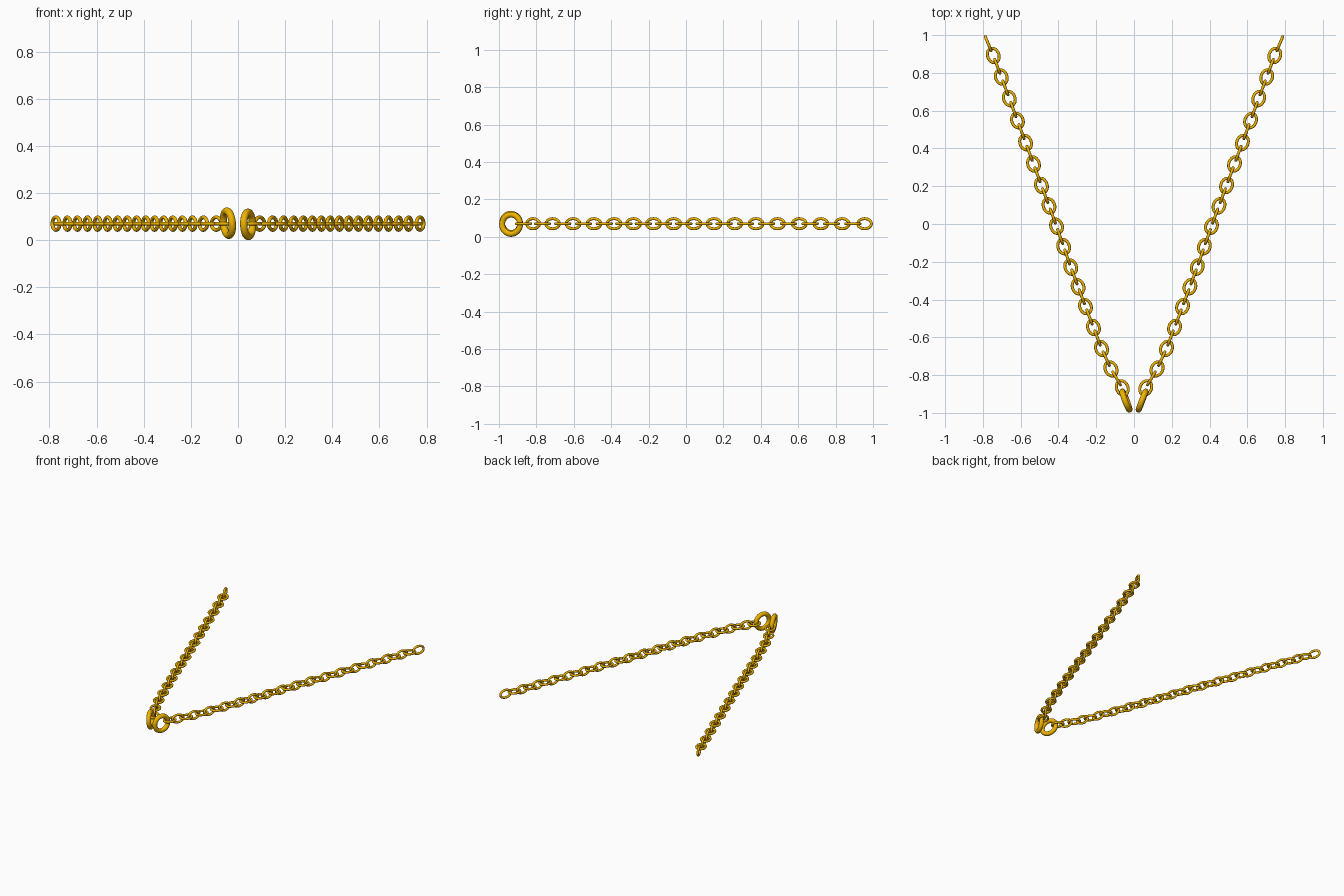
import bpy, math
from mathutils import Vector, Matrix

if "Cube" in bpy.data.objects:
    bpy.data.objects.remove(bpy.data.objects["Cube"])

Z = 0.07
gold = bpy.data.materials.new("gold")
gold.diffuse_color = (0.88, 0.46, 0.0, 1)
gold.use_nodes = True
gold.node_tree.nodes["Principled BSDF"].inputs["Base Color"].default_value = gold.diffuse_color


def oval_ring(name, a, b, wire, n, m):
    """Round wire swept around an ellipse lying in XY, long axis on X."""
    verts, faces = [], []
    for i in range(n):
        t = 2 * math.pi * i / n
        c = Vector((a * math.cos(t), b * math.sin(t), 0))
        out = Vector((b * math.cos(t), a * math.sin(t), 0)).normalized()
        for j in range(m):
            u = 2 * math.pi * j / m
            verts.append(c + out * wire * math.cos(u) + Vector((0, 0, wire * math.sin(u))))
            k = (i + 1) % n
            faces.append((i * m + j, k * m + j, k * m + (j + 1) % m, i * m + (j + 1) % m))
    me = bpy.data.meshes.new(name)
    me.from_pydata(verts, [], faces)
    me.polygons.foreach_set("use_smooth", [True] * len(faces))
    me.materials.append(gold)
    return me


def place(name, mesh, loc, yaw, roll):
    ob = bpy.data.objects.new(name, mesh)
    ob.matrix_world = (Matrix.Translation(loc) @ Matrix.Rotation(yaw, 4, 'Z')
                       @ Matrix.Rotation(roll, 4, 'X'))
    bpy.context.collection.objects.link(ob)


# Chain path: (link index, x, y) for the right strand
PATH = [(0, .772, .955), (1, .745, .892), (5, .660, .664), (9, .574, .431),
        (13, .490, .204), (17, .410, -.012), (21, .335, -.228), (25, .257, -.437),
        (29, .172, -.659), (31, .122, -.767), (33, .062, -.868), (34.1, .043, -.935)]


def path_at(i):
    for (i0, x0, y0), (i1, x1, y1) in zip(PATH, PATH[1:]):
        if i <= i1:
            break
    f = (i - i0) / (i1 - i0)
    return Vector((x0 + (x1 - x0) * f, y0 + (y1 - y0) * f, Z))


upright_mesh = oval_ring("upright_link", 0.0395, 0.027, 0.0078, 32, 12)
flat_mesh = oval_ring("flat_link", 0.0395, 0.030, 0.0078, 32, 12)
ring_mesh = oval_ring("end_ring", 0.0515, 0.0515, 0.0155, 48, 20)

for side, label in ((1, "right"), (-1, "left")):
    # Links alternate between upright and flat
    for i in range(34):
        p = path_at(i)
        d = path_at(max(i - 1, 0)) - path_at(i + 1)
        p.x *= side
        yaw = math.atan2(d.y, d.x * side)
        upright = i % 2 == 0
        place(f"{label}_chain_link_{i + 1}", upright_mesh if upright else flat_mesh,
              p, yaw, math.pi / 2 if upright else 0)
    # Thick ring at the meeting end, the left one leaning slightly
    lean = 0.02 if side > 0 else 0.09
    place(f"{label}_end_ring", ring_mesh,
          Vector((side * .043, -.935, 0.067 if side > 0 else 0.072)),
          math.atan2(.93, .36 * side), math.pi / 2 - lean)
